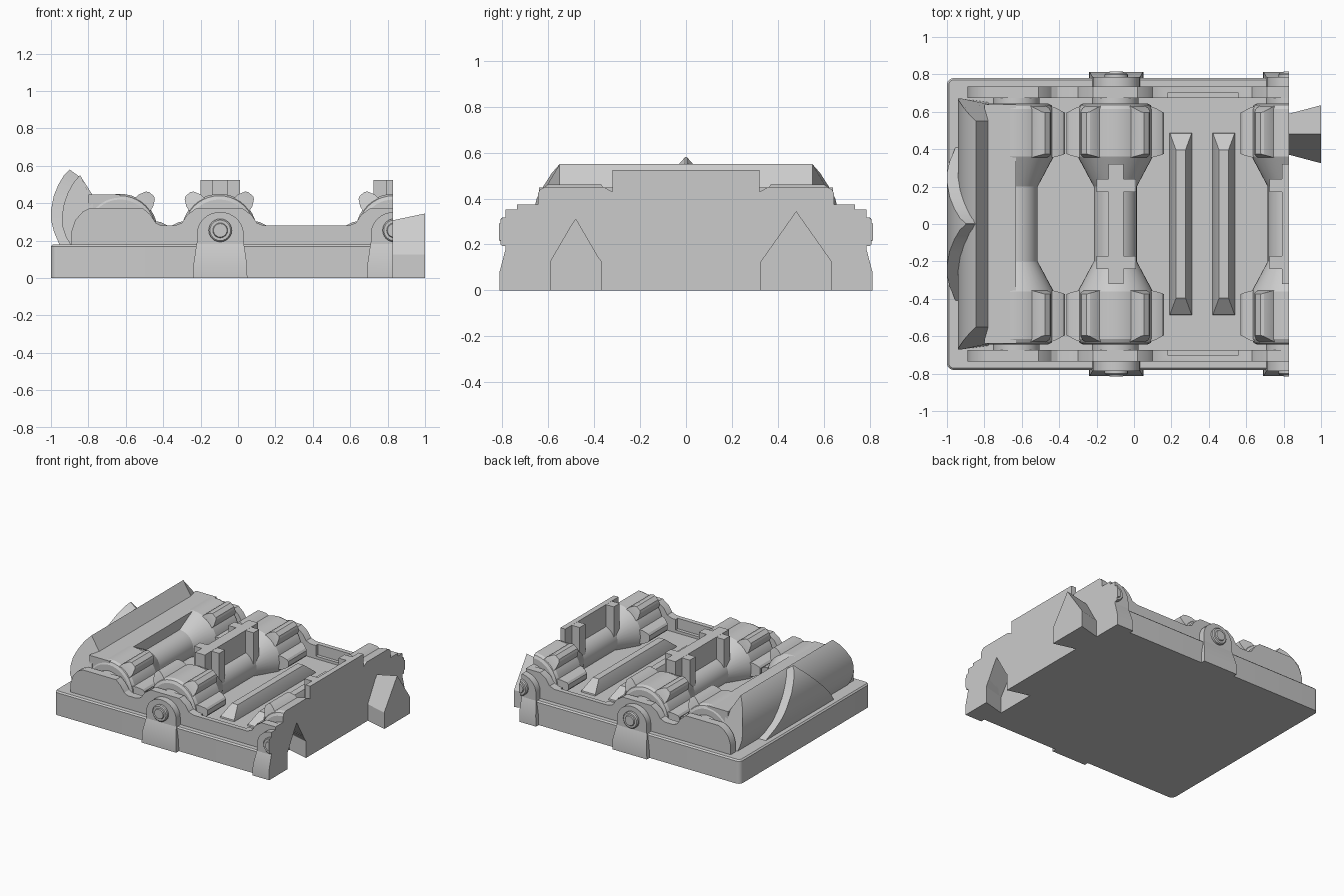
import bpy, bmesh
from math import sin, cos, pi, radians

if "Cube" in bpy.data.objects:
    bpy.data.objects.remove(bpy.data.objects["Cube"])

CUT = 0.83          # flat right-hand end of the model
AXLE_Z = 0.25


def finish(name, bm, clip=True):
    if clip and max(v.co.x for v in bm.verts) > CUT + 1e-4:
        geom = bm.verts[:] + bm.edges[:] + bm.faces[:]
        bmesh.ops.bisect_plane(bm, geom=geom, plane_co=(CUT, 0, 0),
                               plane_no=(1, 0, 0), clear_outer=True)
        bmesh.ops.holes_fill(bm, edges=[e for e in bm.edges if e.is_boundary], sides=0)
    bmesh.ops.recalc_face_normals(bm, faces=bm.faces[:])
    me = bpy.data.meshes.new(name)
    bm.to_mesh(me)
    bm.free()
    ob = bpy.data.objects.new(name, me)
    bpy.context.collection.objects.link(ob)
    return ob


def loft(name, loops, clip=True):
    """Bridge equal-length point loops and cap both ends."""
    bm = bmesh.new()
    rings = [[bm.verts.new(p) for p in lp] for lp in loops]
    n = len(rings[0])
    for a, b in zip(rings, rings[1:]):
        for i in range(n):
            bm.faces.new((a[i], a[(i + 1) % n], b[(i + 1) % n], b[i]))
    bm.faces.new(rings[0])
    bm.faces.new(rings[-1])
    return finish(name, bm, clip)


def prism_y(name, pts, y0, y1):
    return loft(name, [[(x, y, z) for x, z in pts] for y in (y0, y1)])


def rect(x0, x1, y0, y1, z):
    return [(x0, y0, z), (x1, y0, z), (x1, y1, z), (x0, y1, z)]


def box(name, x0, x1, y0, y1, z0, z1):
    return loft(name, [rect(x0, x1, y0, y1, z0), rect(x0, x1, y0, y1, z1)])


def lathe_y(name, cx, cz, prof, n=40):
    """Turned part on a y axis; prof holds (y, radius)."""
    return loft(name, [[(cx + r * cos(2 * pi * i / n), y, cz + r * sin(2 * pi * i / n))
                        for i in range(n)] for y, r in prof])


def cut(ob, cutter):
    m = ob.modifiers.new("cut", 'BOOLEAN')
    m.operation = 'DIFFERENCE'
    m.object = cutter
    m.solver = 'EXACT'
    bpy.context.view_layer.objects.active = ob
    bpy.ops.object.modifier_apply(modifier="cut")


# base slab with rounded left corners and a small top chamfer
def base_loop(z, d):
    r, pts = 0.035, [(CUT, -0.78 + d), (CUT, 0.78 - d)]
    for cy, a0 in ((0.78 - r, 90), (-0.78 + r, 180)):
        for k in range(6):
            a = radians(a0 + 18 * k)
            pts.append((-1 + r + (r - d) * cos(a), cy + (r - d) * sin(a)))
    return [(x, y, z) for x, y in pts]


base = loft("base", [base_loop(0, 0), base_loop(0.17, 0), base_loop(0.18, 0.01)])

# side rails with humps over the axles and a pocket on the inner face
rail = [(-.89, .17), (-.89, .25), (-.87, .31), (-.83, .355), (-.79, .375), (-.51, .375),
        (-.47, .34), (-.44, .295), (-.41, .28), (-.34, .28), (-.30, .295), (-.27, .34),
        (-.22, .375), (.02, .375), (.07, .34), (.10, .295), (.14, .28), (.59, .28),
        (.63, .295), (.66, .34), (.71, .375), (CUT, .375), (CUT, .17)]
for s in (-1, 1):
    ob = prism_y("side_rail", rail, s * 0.675, s * 0.735)
    c = box("rail_pocket_cutter", 0.18, 0.56, s * 0.65, s * 0.70, 0.20, 0.40)
    cut(ob, c)
    bpy.data.objects.remove(c)

# rollers: end drums, cones and a thin middle spindle
half = [(.115, .115), (.20, .115), (.34, .19), (.36, .20), (.615, .20), (.635, .19),
        (.645, .17), (.645, .125), (.69, .125)]
roller_prof = [(-y, r) for y, r in reversed(half)] + half
rollers = []
for cx, angles in ((-0.63, (0, 50)), (-0.10, (0, 50, 130, 180)), (0.83, (130, 180))):
    rollers.append(lathe_y("roller", cx, AXLE_Z, roller_prof))
    # teeth on the drums
    for s in (-1, 1):
        for a in angles:
            t = radians(a)
            loops = []
            for r, w, y0, y1 in ((.17, .055, .35, .635), (.215, .05, .36, .62),
                                 (.25, .032, .37, .60), (.26, .018, .375, .595)):
                loops.append([(cx + r * cos(t) - k * w * sin(t), s * y,
                               AXLE_Z + r * sin(t) + k * w * cos(t))
                              for k, y in ((-1, y0), (1, y0), (1, y1), (-1, y1))])
            loft("roller_tooth", loops)

# upright wall with cross pieces on two rollers
for cx in (-0.095, 0.83):
    box("roller_wall", cx - .04, cx + .04, -.32, .32, .28, .525)
    for s in (-1, 1):
        box("wall_cross", cx - .105, cx + .105, s * .17, s * .24, .28, .524)

# axle brackets, end plates and bolts on the outside
for cx in (-0.095, 0.835):
    for s in (-1, 1):
        loft("axle_bracket",
             [rect(cx - w, cx + w, s * .70, s * y, z)
              for z, w, y in ((0, .145, .812), (.08, .142, .812), (.175, .128, .787),
                              (.19, .125, .782))])
        arch = [(cx + .125, .17)] + [(cx + .125 * cos(pi * i / 16), .235 + .118 * sin(pi * i / 16))
                                     for i in range(17)] + [(cx - .125, .17)]
        prism_y("axle_plate", arch, s * .73, s * .785)
        lathe_y("axle_bolt", cx, .255, [(s * .77, .062), (s * .80, .062), (s * .807, .055),
                                        (s * .807, .04), (s * .815, .036)], 24)

# raised bars on the floor
for cx in (0.25, 0.48):
    loft("floor_bar", [rect(cx - .06, cx + .06, -.49, .49, .17),
                       rect(cx - .058, cx + .058, -.485, .485, .19),
                       rect(cx - .025, cx + .025, -.395, .395, .265)])

# solid filler between the first roller and the blade
box("blade_backing", -.80, -.63, -.64, .64, .17, .447)

# curved blade with tapered ends; (x, z, half width)
blade = [(-.89, .17, .66), (-.92, .22, .67), (-.94, .28, .67), (-.94, .34, .665),
         (-.93, .40, .65), (-.91, .455, .62), (-.88, .51, .585), (-.845, .55, .55),
         (-.775, .44, .55), (-.775, .40, .64), (-.775, .17, .65)]
loft("blade", [[(x, s * h, z) for x, z, h in blade] for s in (-1, 1)])

# pointed raised shield on the blade, widening downward
outer = [(-.90, .58), (-.93, .55), (-.96, .50), (-.985, .44), (-1, .36), (-1, .31),
         (-.985, .25), (-.955, .18)]
inner = [(-.845, .54), (-.85, .52), (-.87, .48), (-.89, .43), (-.90, .36), (-.90, .31),
         (-.89, .25), (-.87, .18)]
loops = []
for (xo, zo), (xi, zi) in zip(outer, inner):
    h = max(.004, (.58 - zo) * 1.02)
    loops.append([(xo, -h, zo), (xo, h, zo), (xi, h, zi), (xi, -h, zi)])
loft("blade_shield", loops)


# dovetail peg on one side and the matching socket on the other
def house(x, cy, w, top, z0=0):
    return [(x, cy - w, z0), (x, cy + w, z0), (x, cy + w, .125), (x, cy, top), (x, cy - w, .125)]


loft("dovetail_peg", [house(.80, .48, .102, .303), house(1.0, .48, .155, .345)], clip=False)
socket = loft("socket_cutter", [house(.85, -.48, .105, .305, -.1), house(.66, -.48, .155, .345, -.1)],
              clip=False)
cut(base, socket)
cut(rollers[2], socket)
bpy.data.objects.remove(socket)

# smooth the rounded parts, keep hard edges
bpy.ops.object.select_all(action='SELECT')
bpy.context.view_layer.objects.active = base
bpy.ops.object.shade_smooth_by_angle(angle=radians(25))
